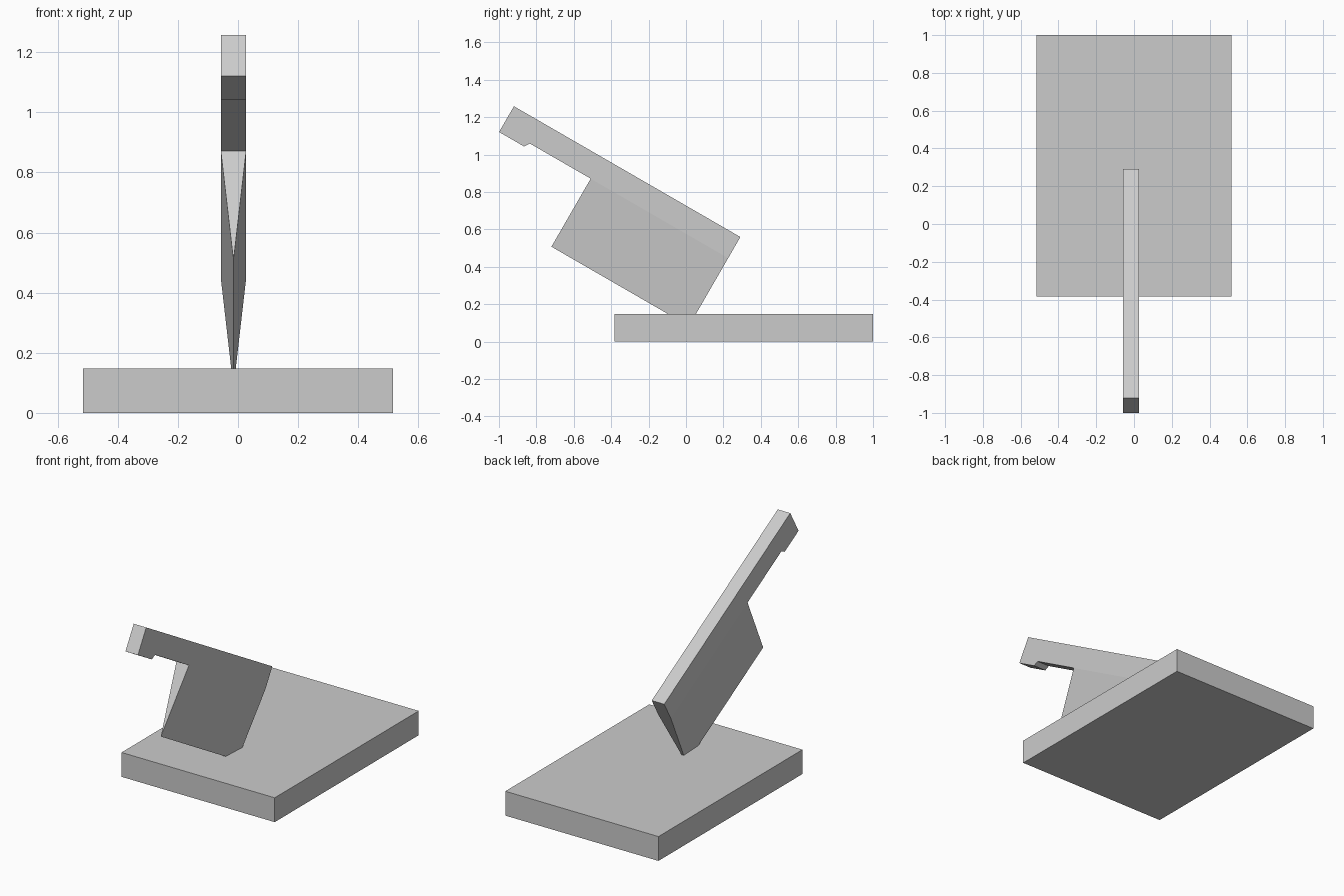
import bpy, bmesh, math
from mathutils import Vector

if "Cube" in bpy.data.objects:
    bpy.data.objects.remove(bpy.data.objects["Cube"])


def add_object(name, bm):
    bmesh.ops.recalc_face_normals(bm, faces=bm.faces[:])
    mesh = bpy.data.meshes.new(name)
    bm.to_mesh(mesh)
    bm.free()
    obj = bpy.data.objects.new(name, mesh)
    bpy.context.collection.objects.link(obj)
    return obj


# Chopping board
bm = bmesh.new()
bmesh.ops.create_cube(bm, size=1)
bmesh.ops.scale(bm, vec=(1.03, 1.383, 0.148), verts=bm.verts)
board = add_object("chopping_board", bm)
board.location = (0, 0.3085, 0.074)

# Cleaver handle and spine: (along, down) profile extruded across the thickness
WIDTH, DEPTH, EDGE = 0.084, 0.13, 0.55
profile = [(0, 0), (0, 0.159), (0.154, 0.159), (0.173, DEPTH),
           (0.549, DEPTH), (1.398, DEPTH), (1.398, 0)]
bm = bmesh.new()
side = bm.faces.new([bm.verts.new((-WIDTH / 2, u, -v)) for u, v in profile])
new = bmesh.ops.extrude_face_region(bm, geom=[side], use_keep_orig=True)["geom"]
bmesh.ops.translate(bm, vec=(WIDTH, 0, 0),
                    verts=[g for g in new if isinstance(g, bmesh.types.BMVert)])

# Blade: underside of the spine drawn down and pinched to a sharp edge
under = next(f for f in bm.faces if len(f.verts) == 4
             and (f.calc_center_median() - Vector((0, 0.9735, -DEPTH))).length < 0.01)
blade = bmesh.ops.extrude_discrete_faces(bm, faces=[under])["faces"][0]
for v in blade.verts:
    v.co.x, v.co.z = 0, -EDGE
bmesh.ops.remove_doubles(bm, verts=bm.verts[:], dist=0.0001)

# Lean the cleaver so its front corner bites into the board
cleaver = add_object("cleaver", bm)
cleaver.location = (-0.015, -0.92, 1.258)
cleaver.rotation_euler = (math.radians(-30), 0, 0)
